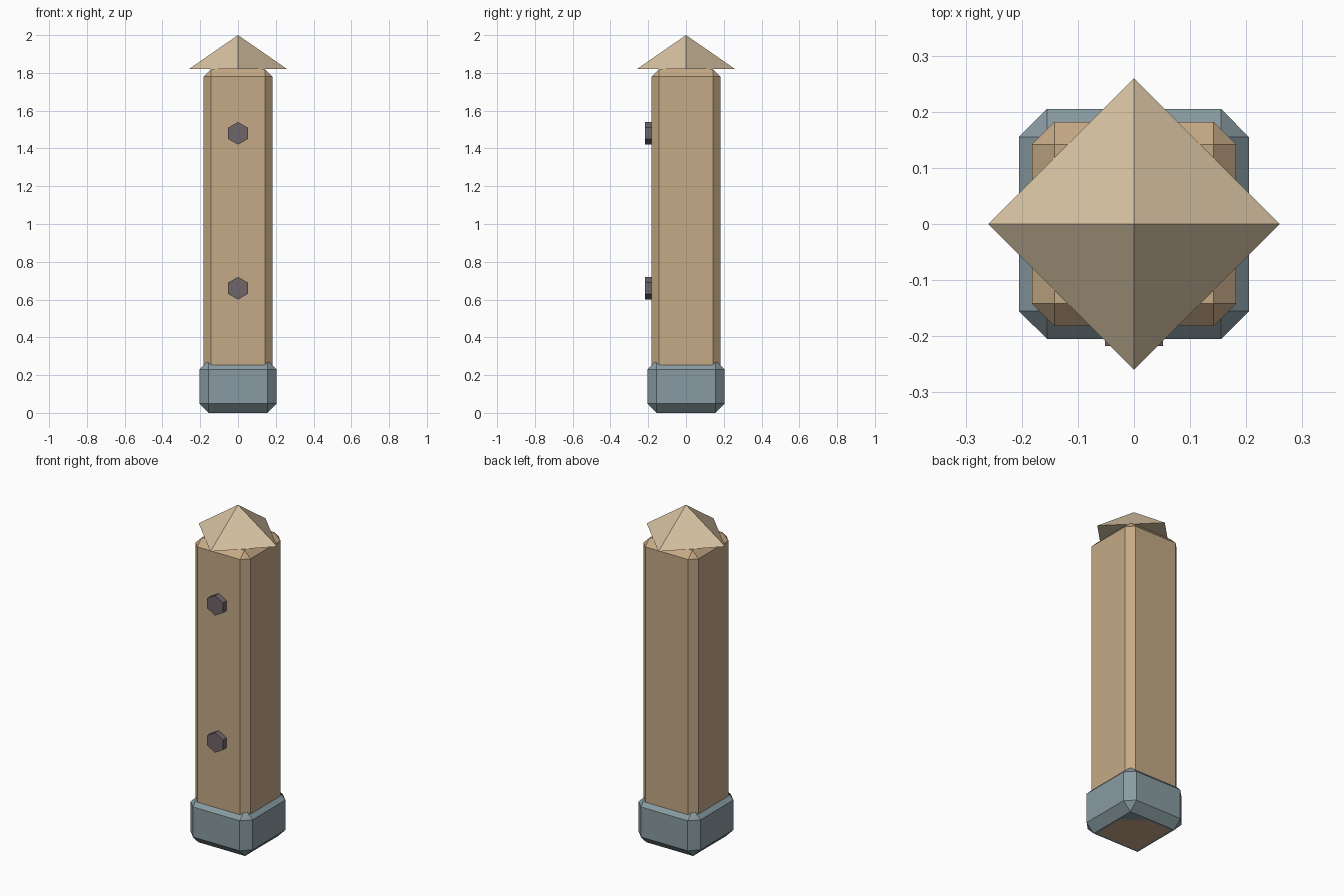
import bpy, math

if "Cube" in bpy.data.objects:
    bpy.data.objects.remove(bpy.data.objects["Cube"])


def paint(obj, name, rgb):
    mat = bpy.data.materials.get(name) or bpy.data.materials.new(name)
    mat.diffuse_color = (*rgb, 1)
    mat.use_nodes = True
    mat.node_tree.nodes["Principled BSDF"].inputs["Base Color"].default_value = mat.diffuse_color
    obj.data.materials.append(mat)


def chamfered_box(name, half, z0, z1, chamfer):
    bpy.ops.mesh.primitive_cube_add(size=1, location=(0, 0, (z0 + z1) / 2))
    obj = bpy.context.object
    obj.name = name
    obj.scale = (2 * half, 2 * half, z1 - z0)
    bpy.ops.object.transform_apply(location=False, rotation=False, scale=True)
    bevel = obj.modifiers.new("chamfer", 'BEVEL')
    bevel.width = chamfer
    bevel.segments = 1
    return obj


# Wooden post and metal foot
paint(chamfered_box("post", 0.182, 0, 1.82, 0.04), "wood", (0.56, 0.40, 0.24))
paint(chamfered_box("foot", 0.205, 0, 0.28, 0.05), "metal", (0.25, 0.33, 0.36))

# Four-sided pointed cap, corners on the axes
bpy.ops.mesh.primitive_cone_add(vertices=4, radius1=0.26, radius2=0, depth=0.18,
                                location=(0, 0, 1.91))
cap = bpy.context.object
cap.name = "cap"
paint(cap, "pale_wood", (0.68, 0.54, 0.36))

# Hexagonal bolts on the front
for name, z in (("lower_bolt", 0.66), ("upper_bolt", 1.48)):
    bpy.ops.mesh.primitive_cylinder_add(vertices=6, radius=0.06, depth=0.05,
                                        location=(0, -0.192, z),
                                        rotation=(math.pi / 2, 0, 0))
    bolt = bpy.context.object
    bolt.name = name
    paint(bolt, "iron", (0.16, 0.13, 0.14))
